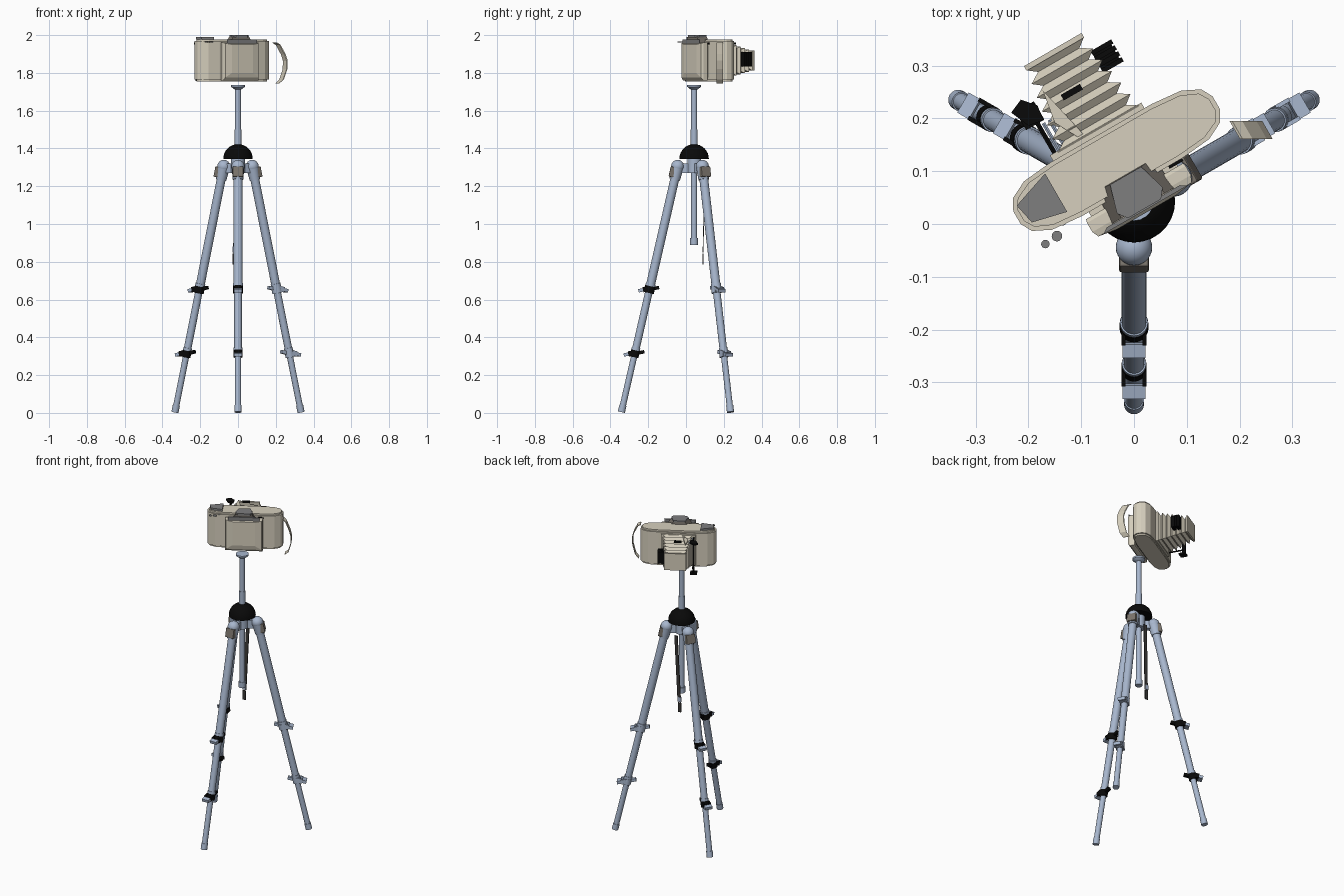
import bpy, bmesh
from math import radians
from mathutils import Matrix, Vector

cube = bpy.data.objects.get("Cube")
if cube:
    bpy.data.objects.remove(cube)


def material(name, rgb):
    lin = [(c / 255 / 12.92 if c < 11 else ((c / 255 + 0.055) / 1.055) ** 2.4) for c in rgb] + [1]
    m = bpy.data.materials.new(name)
    m.use_nodes = True
    m.diffuse_color = lin
    m.node_tree.nodes["Principled BSDF"].inputs["Base Color"].default_value = lin
    return m


TAN = material("warm beige", (214, 207, 189))
STEEL = material("blue grey metal", (168, 183, 206))
GREY = material("mid grey", (126, 126, 127))
BLACK = material("black", (9, 9, 9))
BROWN = material("brown grey", (122, 116, 108))
DARK = material("charcoal webbing", (58, 56, 54))
I = Matrix.Identity(4)


def finish(name, bm, mat, mtx=I, smooth=False):
    bmesh.ops.recalc_face_normals(bm, faces=bm.faces)
    me = bpy.data.meshes.new(name)
    bm.to_mesh(me)
    bm.free()
    me.materials.append(mat)
    ob = bpy.data.objects.new(name, me)
    bpy.context.collection.objects.link(ob)
    ob.matrix_world = mtx
    if smooth:
        bpy.ops.object.select_all(action='DESELECT')
        ob.select_set(True)
        bpy.context.view_layer.objects.active = ob
        bpy.ops.object.shade_smooth_by_angle(angle=radians(40))
    return ob


def box(name, center, size, mat, mtx=I, bevel=0.0, tilt=0.0):
    bm = bmesh.new()
    bmesh.ops.create_cube(bm, size=1)
    bmesh.ops.scale(bm, vec=size, verts=bm.verts)
    if bevel:
        bmesh.ops.bevel(bm, geom=bm.edges[:], offset=bevel, segments=2, profile=0.5, affect='EDGES')
    return finish(name, bm, mat, mtx @ Matrix.Translation(center) @ Matrix.Rotation(tilt, 4, 'Y'))


def tube(name, a, b, r1, mat, mtx=I, r2=None, sides=20):
    a, b = Vector(a), Vector(b)
    bm = bmesh.new()
    bmesh.ops.create_cone(bm, cap_ends=True, segments=sides, radius1=r1,
                          radius2=r1 if r2 is None else r2, depth=(b - a).length)
    rot = (b - a).to_track_quat('Z', 'Y').to_matrix().to_4x4()
    return finish(name, bm, mat, mtx @ Matrix.Translation((a + b) / 2) @ rot, True)


def loft(name, rings, mat, mtx=I):
    """Skin a row of matching closed rings and cap both ends."""
    bm = bmesh.new()
    rows = [[bm.verts.new(p) for p in ring] for ring in rings]
    n = len(rows[0])
    for lo, hi in zip(rows, rows[1:]):
        for i in range(n):
            bm.faces.new((lo[i], lo[(i + 1) % n], hi[(i + 1) % n], hi[i]))
    bm.faces.new(rows[0])
    bm.faces.new(rows[-1])
    return finish(name, bm, mat, mtx)


def prism(name, pts, z0, z1, mat, mtx=I):
    return loft(name, [[(x, y, z) for x, y in pts] for z in (z0, z1)], mat, mtx)


def dome(name, center, r, mat, mtx, half):
    bm = bmesh.new()
    bmesh.ops.create_uvsphere(bm, u_segments=28, v_segments=16, radius=r)
    if half:
        bmesh.ops.bisect_plane(bm, geom=bm.verts[:] + bm.edges[:] + bm.faces[:], plane_co=(0, 0, 0),
                               plane_no=(0, 0, -1), clear_outer=True)
        bmesh.ops.holes_fill(bm, edges=[e for e in bm.edges if e.is_boundary])
    return finish(name, bm, mat, mtx @ Matrix.Translation(center), True)


# ---------- tripod ----------
AXIS = Matrix.Translation((0, 0.043, 0))
dome("head_dome", (0, 0, 1.345), 0.078, BLACK, AXIS, True)
tube("hub", (0, 0, 1.27), (0, 0, 1.345), 0.036, STEEL, AXIS)
tube("center_column", (0, 0, 0.9), (0, 0, 1.72), 0.016, STEEL, AXIS)
tube("column_collar", (0, 0, 1.41), (0, 0, 1.5), 0.018, STEEL, AXIS)
tube("column_end_cap", (0, 0, 0.89), (0, 0, 0.925), 0.021, STEEL, AXIS)
tube("mount_cone", (0, 0, 1.712), (0, 0, 1.726), 0.018, STEEL, AXIS, 0.036)
tube("mount_plate", (0, 0, 1.726), (0, 0, 1.736), 0.037, STEEL, AXIS)


def on_leg(z):
    return Vector((0.386 - 0.229 * z, 0, z))


for side, angle, clamp in (("front", -90, BLACK), ("left", 30, STEEL), ("right", 150, BLACK)):
    m = AXIS @ Matrix.Rotation(radians(angle), 4, 'Z')
    # telescoping sections
    for part, low, high, r in (("upper", 0.66, 1.3, 0.0235), ("middle", 0.32, 0.68, 0.02),
                               ("lower", 0.02, 0.34, 0.0165), ("foot", 0.004, 0.04, 0.019)):
        tube(f"{side}_leg_{part}", on_leg(low), on_leg(high), r, STEEL, m)
    # shoulder joint
    tube(f"{side}_shoulder", on_leg(1.235), on_leg(1.305), 0.028, STEEL, m, 0.034)
    dome(f"{side}_shoulder_cap", on_leg(1.305), 0.0345, STEEL, m, False)
    box(f"{side}_shoulder_arm", (0.05, 0, 1.295), (0.06, 0.03, 0.05), STEEL, m)
    box(f"{side}_angle_stop", (0.113, 0, 1.275), (0.034, 0.056, 0.055), BROWN, m, 0.004, radians(-12))
    # clamps with quick levers
    for tag, z, r in (("upper", 0.655, 0.0275), ("lower", 0.315, 0.024)):
        c = on_leg(z)
        tube(f"{side}_{tag}_clamp", on_leg(z - 0.02), on_leg(z + 0.016), r, clamp, m)
        tube(f"{side}_{tag}_clamp_ring", on_leg(z + 0.016), on_leg(z + 0.03), r - 0.001, STEEL, m)
        for s in (-1, 1):
            box(f"{side}_{tag}_clamp_lug", c + Vector((0.02, s * 0.02, 0)), (0.03, 0.008, 0.028),
                clamp, m, 0, radians(12))
        box(f"{side}_{tag}_lever", c + Vector((0.046, 0, -0.006)), (0.026, 0.044, 0.018),
            STEEL, m, 0, radians(12))
        box(f"{side}_{tag}_lever_tail", c + Vector((-0.036, 0, 0.006)), (0.03, 0.02, 0.018),
            clamp, m, 0, radians(12))

# hanging strap and hook
loft("hanging_strap", [[(x + sx * 0.011, y + sy * 0.002, z) for sx, sy in
                        ((-1, -1), (1, -1), (1, 1), (-1, 1))]
                       for x, y, z in ((-0.016, 0.09, 0.85), (0, 0.1, 1.27))], DARK)
box("strap_buckle", (-0.018, 0.09, 0.865), (0.022, 0.007, 0.03), STEEL)
box("strap_hook", (-0.018, 0.09, 0.815), (0.022, 0.007, 0.06), DARK, I, 0.002)

# ---------- camera ----------
CAM = Matrix.Translation((-0.033, 0.121, 0)) @ Matrix.Rotation(radians(30), 4, 'Z')
quarter = [(0.218, 0.014), (0.206, 0.036), (0.172, 0.053), (0.11, 0.059)]
outline = (quarter + [(-x, y) for x, y in reversed(quarter)]
           + [(-x, -y) for x, y in quarter] + [(x, -y) for x, y in reversed(quarter)])
inset = [(x * 0.962, y * 0.87) for x, y in outline]
prism("camera_body", outline, 1.765, 1.968, TAN, CAM)
prism("body_top_cover", inset, 1.968, 1.978, TAN, CAM)
prism("body_bottom_cover", inset, 1.755, 1.765, TAN, CAM)
prism("top_control_plate", [(-0.207, 0.02), (-0.13, 0.046), (-0.13, -0.038), (-0.198, -0.022)],
      1.978, 1.99, GREY, CAM)


def ring_xz(hw, z0, z1, y):
    return [(-hw, y, z0), (hw, y, z0), (hw, y, z1), (-hw, y, z1)]


# film back with chamfered front, and viewfinder cap
box("film_back_neck", (0, -0.06, 1.86), (0.19, 0.04, 0.17), TAN, CAM)
loft("film_back", [ring_xz(0.106, 1.762, 1.958, -0.068), ring_xz(0.108, 1.76, 1.96, -0.075),
                   ring_xz(0.108, 1.76, 1.96, -0.095), ring_xz(0.102, 1.775, 1.957, -0.108),
                   ring_xz(0.065, 1.80, 1.95, -0.114)], TAN, CAM)
loft("viewfinder_slope", [
    [(-0.07, -0.1, 1.955), (0.07, -0.1, 1.955), (0.062, -0.03, 1.955), (-0.062, -0.03, 1.955)],
    [(-0.048, -0.1, 1.992), (0.048, -0.1, 1.992), (0.034, -0.034, 1.992), (-0.034, -0.034, 1.992)]],
    BROWN, CAM)
prism("viewfinder_cap", [(-0.05, -0.088), (-0.036, -0.106), (0.036, -0.106), (0.05, -0.088),
                         (0.034, -0.034), (-0.034, -0.034)], 1.988, 2.0, GREY, CAM)
prism("viewfinder_window", [(-0.092, -0.109), (0.092, -0.109), (0.08, -0.101), (-0.08, -0.101)],
      1.952, 1.978, GREY, CAM)
box("latch", (0.094, -0.061, 1.955), (0.03, 0.007, 0.01), BLACK, CAM)

# small shutter buttons
for x, y, r in ((-0.146, -0.023, 0.01), (-0.168, -0.038, 0.008), (-0.135, 0.004, 0.007)):
    tube("button", (x, y, 1.962), (x, y, 1.966), r, GREY)

# bellows with alternating ridges and valleys
FOLDS = 6
box("bellows_mount", (-0.005, 0.064, 1.865), (0.2, 0.014, 0.19), TAN, CAM)
rings = []
for i in range(2 * FOLDS + 1):
    t = i / (2 * FOLDS)
    pull = 0 if i % 2 == 0 else 0.02
    rings.append(ring_xz(0.09 - 0.027 * t - pull, 1.772 + 0.04 * t + pull * 0.7,
                         1.962 - 0.045 * t - pull * 0.7, 0.068 + 0.165 * t))
loft("bellows", rings, TAN, CAM)
box("front_standard", (0, 0.237, 1.866), (0.126, 0.01, 0.106), TAN, CAM)
prism("door_flap", [(-0.055, 0.185), (-0.066, 0.12), (-0.035, 0.062), (-0.028, 0.066)],
      1.945, 1.953, TAN, CAM)

# black focus box on one side, folding struts on the other
for i in range(4):
    box("focus_ridge", (0.083, 0.16 + 0.013 * i, 1.872), (0.045, 0.009, 0.075), BLACK, CAM)
box("focus_box", (0.081, 0.18, 1.872), (0.04, 0.046, 0.066), BLACK, CAM)
box("strut_plate", (-0.1, 0.16, 1.86), (0.007, 0.022, 0.19), BLACK, CAM)
box("strut_foot", (-0.1, 0.155, 1.762), (0.04, 0.04, 0.01), BLACK, CAM)
prism("strut_head", [(-0.128, 0.178), (-0.112, 0.14), (-0.082, 0.135), (-0.078, 0.165), (-0.1, 0.19)],
      1.95, 1.96, BLACK, CAM)
box("link_bar", (-0.009, 0.154, 1.955), (0.042, 0.012, 0.012), BLACK, CAM)
for z in (1.79, 1.945):
    tube("strut_link", (-0.095, 0.16, z), (-0.095, 0.055, z), 0.005, BLACK, CAM, sides=6)
for x in (-0.085, -0.072):
    tube("strut_rod", (x, 0.13, 1.94), (x, 0.06, 1.94), 0.004, STEEL, CAM, sides=6)

# curved hand strap beside the body
path = [(0.196, 1.962), (0.215, 1.95), (0.242, 1.90), (0.253, 1.865), (0.251, 1.82),
        (0.233, 1.765), (0.21, 1.745)]
strip = []
for x, z in path:
    dx, dy = -0.5 * 0.02, 0.866 * 0.02
    strip.append([(x + dx, 0.178 + dy, z), (x - dx, 0.178 - dy, z),
                  (x - dx - 0.005, 0.178 - dy, z - 0.002), (x + dx - 0.005, 0.178 + dy, z - 0.002)])
loft("hand_strap", strip, TAN)
